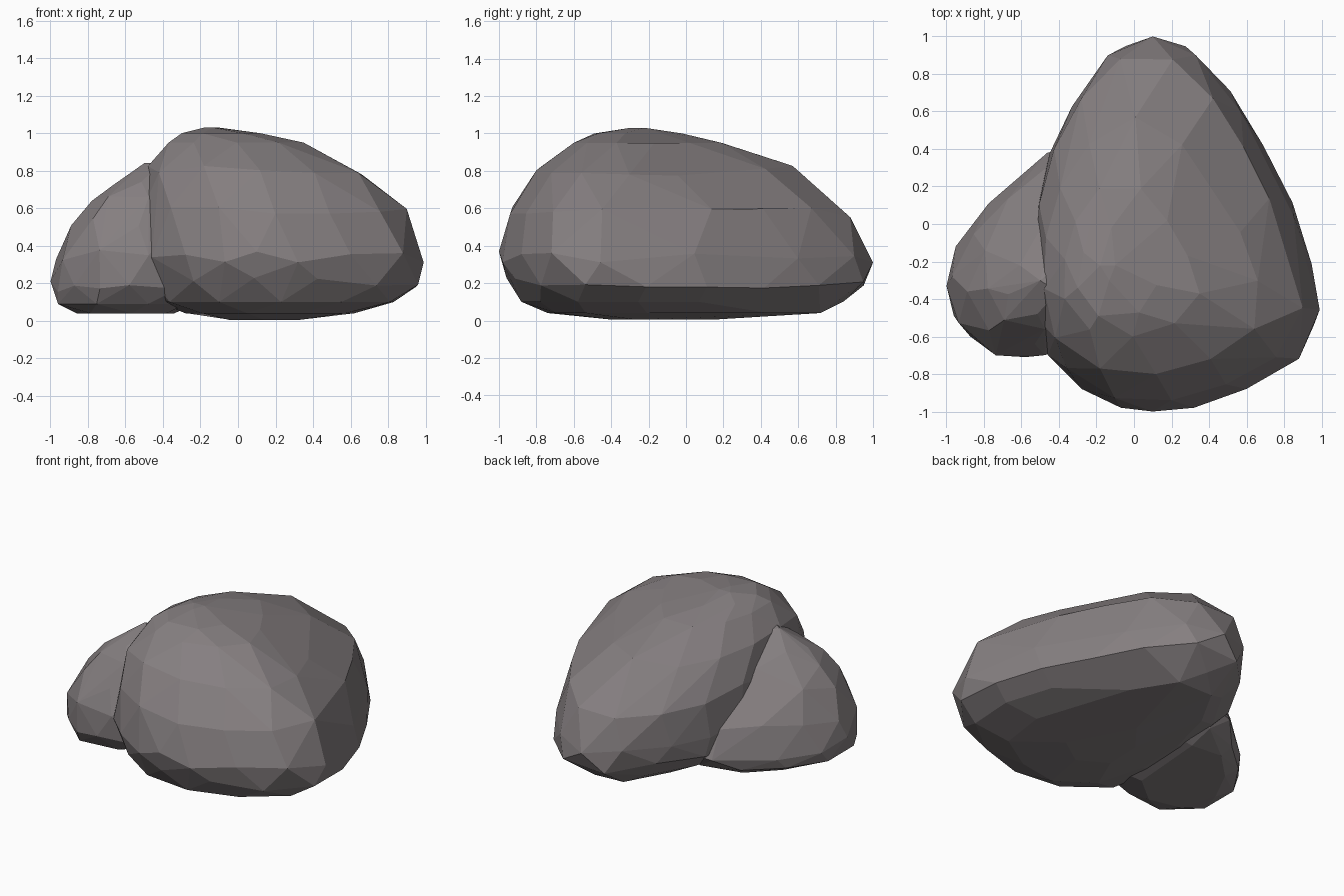
import bpy, bmesh, math, random
from mathutils import Vector

if "Cube" in bpy.data.objects:
    bpy.data.objects.remove(bpy.data.objects["Cube"])

stone = bpy.data.materials.new("stone")
stone.diffuse_color = (0.235, 0.212, 0.217, 1)
stone.use_nodes = True
stone.node_tree.nodes["Principled BSDF"].inputs["Base Color"].default_value = stone.diffuse_color


def resample(outline, n, shift):
    """n evenly spaced points along a closed outline."""
    pts = [Vector(p) for p in outline]
    segs = list(zip(pts, pts[1:] + pts[:1]))
    step = sum((b - a).length for a, b in segs) / n
    result, target, walked = [], shift * step, 0
    for a, b in segs:
        length = (b - a).length
        while target < walked + length and len(result) < n:
            result.append(a.lerp(b, (target - walked) / length))
            target += step
        walked += length
    return result


def fit(points, x0, x1, y0, y1):
    """Stretch a ring so that it fills the given rectangle."""
    xs, ys = [p.x for p in points], [p.y for p in points]
    return [(x0 + (p.x - min(xs)) / (max(xs) - min(xs)) * (x1 - x0),
             y0 + (p.y - min(ys)) / (max(ys) - min(ys)) * (y1 - y0)) for p in points]


def rock(name, outline, levels, seed):
    """Faceted boulder: hull around plan outlines stacked at several heights."""
    rng = random.Random(seed)
    bm = bmesh.new()
    for i, (z, x0, x1, y0, y1, n) in enumerate(levels):
        ring = outline if n == 0 else resample(outline, n, 0.5 * (i % 2))
        for x, y in fit([Vector(p) for p in ring], x0, x1, y0, y1):
            bm.verts.new((x, y, z + rng.uniform(-0.03, 0.03) * (0.12 < z < 0.9)))
    hull = bmesh.ops.convex_hull(bm, input=bm.verts)
    loose = {g for g in hull["geom_interior"] + hull["geom_unused"]
             if isinstance(g, bmesh.types.BMVert)}
    bmesh.ops.delete(bm, geom=list(loose), context='VERTS')
    # merge nearly coplanar triangles into broad facets
    bmesh.ops.dissolve_limit(bm, angle_limit=math.radians(4),
                             verts=bm.verts, edges=bm.edges)
    bmesh.ops.recalc_face_normals(bm, faces=bm.faces)
    me = bpy.data.meshes.new(name)
    bm.to_mesh(me)
    bm.free()
    me.materials.append(stone)
    ob = bpy.data.objects.new(name, me)
    bpy.context.collection.objects.link(ob)
    return ob


# large pear-shaped boulder: rows are z, x range, y range, points (0 = outline itself)
big = [(0.1, 1), (-0.14, 0.9), (-0.33, 0.63), (-0.45, 0.38), (-0.51, 0.12), (-0.53, -0.2),
       (-0.52, -0.5), (-0.46, -0.69), (-0.28, -0.87), (-0.07, -0.97), (0.1, -0.99),
       (0.32, -0.97), (0.6, -0.87), (0.88, -0.71), (0.99, -0.45), (0.85, 0.05),
       (0.57, 0.6), (0.33, 0.9)]
rock("large_boulder", big, [
    (0.005, -0.05, 0.33, -0.4, 0.15, 6),
    (0.04, -0.28, 0.62, -0.74, 0.72, 12),
    (0.10, -0.43, 0.83, -0.88, 0.84, 14),
    (0.20, -0.51, 0.96, -0.96, 0.95, 16),
    (0.34, -0.53, 0.99, -1.0, 1.0, 0),
    (0.58, -0.525, 0.90, -0.94, 0.88, 17),
    (0.80, -0.48, 0.66, -0.80, 0.57, 14),
    (0.95, -0.37, 0.35, -0.60, 0.19, 11),
    (1.0, -0.30, 0.12, -0.49, -0.02, 7),
    (1.03, -0.18, -0.10, -0.30, -0.22, 3)], 5)

# small boulder leaning against its left side
small = [(-0.1, 0.33), (-0.28, 0.42), (-0.45, 0.38), (-0.77, 0.11), (-0.95, -0.12),
         (-1, -0.33), (-0.96, -0.49), (-0.87, -0.6), (-0.73, -0.7), (-0.57, -0.71),
         (-0.3, -0.64), (-0.12, -0.4)]
rock("small_boulder", small, [
    (0.04, -0.86, -0.34, -0.53, 0.18, 8),
    (0.09, -0.96, -0.22, -0.65, 0.33, 10),
    (0.18, -1.0, -0.12, -0.71, 0.42, 0),
    (0.35, -0.97, -0.10, -0.70, 0.33, 12),
    (0.53, -0.89, -0.15, -0.64, 0.17, 10),
    (0.66, -0.78, -0.20, -0.56, 0.03, 9),
    (0.75, -0.67, -0.25, -0.48, -0.10, 7),
    (0.82, -0.50, -0.34, -0.36, -0.22, 4)], 8)
